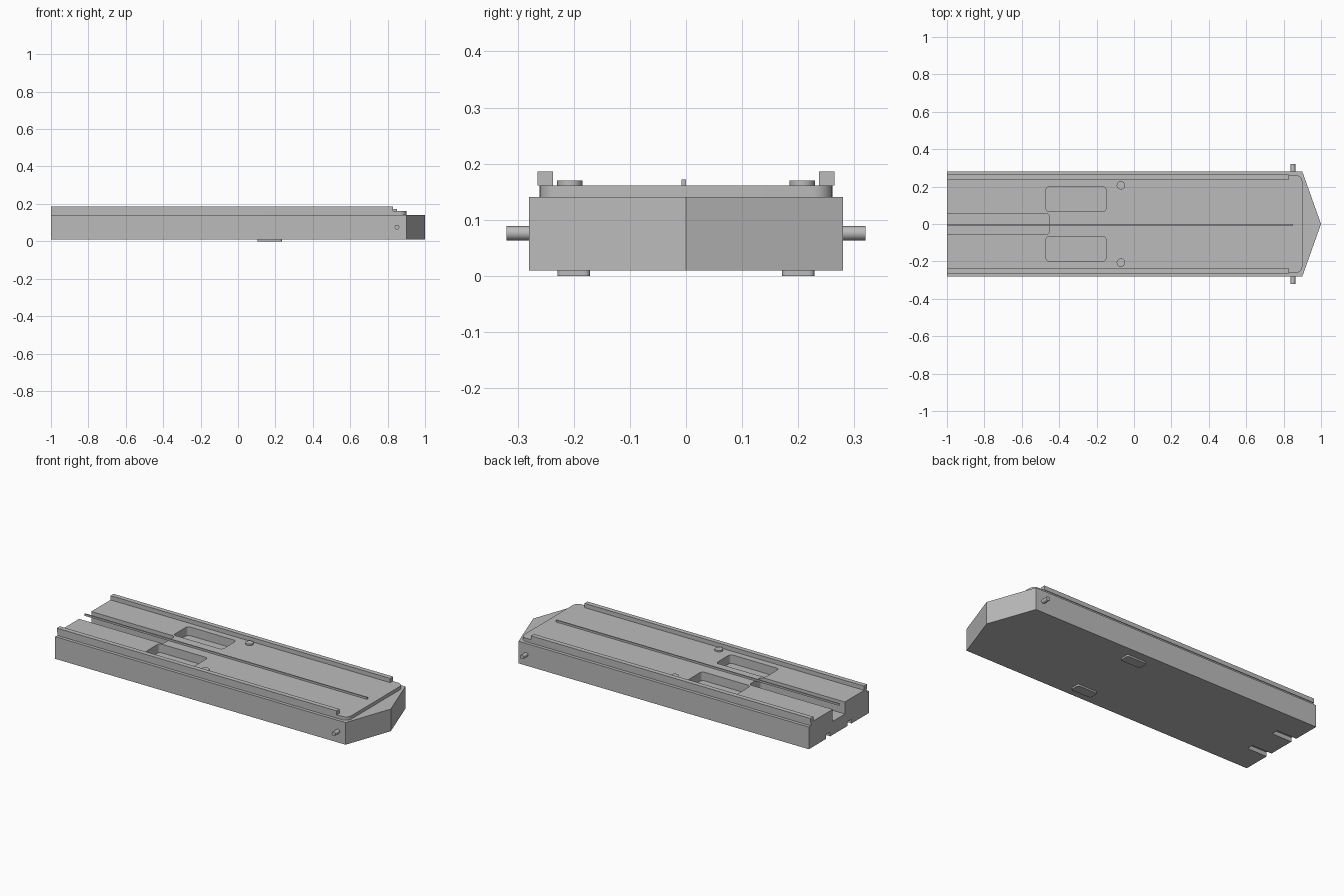
import bpy, bmesh, math
from mathutils import Matrix

cube = bpy.data.objects.get("Cube")
if cube:
    bpy.data.objects.remove(cube, do_unlink=True)

# Single grey paint
grey = bpy.data.materials.new("hull_grey")
grey.use_nodes = True
COLOUR = (0.5, 0.5, 0.5, 1)
grey.diffuse_color = COLOUR
grey.node_tree.nodes["Principled BSDF"].inputs["Base Color"].default_value = COLOUR


def make(name, bm):
    bmesh.ops.recalc_face_normals(bm, faces=bm.faces)
    mesh = bpy.data.meshes.new(name)
    bm.to_mesh(mesh)
    bm.free()
    mesh.materials.append(grey)
    obj = bpy.data.objects.new(name, mesh)
    bpy.context.collection.objects.link(obj)
    return obj


def prism(name, outline, z0, z1):
    """Extrude a closed plan outline from z0 to z1."""
    bm = bmesh.new()
    face = bm.faces.new([bm.verts.new((x, y, z0)) for x, y in outline])
    top = bmesh.ops.extrude_face_region(bm, geom=[face])["geom"]
    verts = [v for v in top if isinstance(v, bmesh.types.BMVert)]
    bmesh.ops.translate(bm, verts=verts, vec=(0, 0, z1 - z0))
    return make(name, bm)


def rounded(x0, x1, y0, y1, radius, left=True, right=True, steps=6):
    """Plan rectangle with rounded corners on the chosen ends."""
    corners = [(x1, y1, 0, right), (x0, y1, 90, left),
               (x0, y0, 180, left), (x1, y0, 270, right)]
    points = []
    for x, y, start, is_round in corners:
        if not is_round:
            points.append((x, y))
            continue
        cx = x - math.copysign(radius, x - (x0 + x1) / 2)
        cy = y - math.copysign(radius, y - (y0 + y1) / 2)
        for i in range(steps + 1):
            a = math.radians(start + 90 * i / steps)
            points.append((cx + radius * math.cos(a), cy + radius * math.sin(a)))
    return points


def cylinder(name, radius, depth, centre, along_y=False):
    bm = bmesh.new()
    turn = Matrix.Rotation(math.pi / 2 if along_y else 0, 4, "X")
    bmesh.ops.create_cone(bm, cap_ends=True, segments=32, radius1=radius,
                          radius2=radius, depth=depth,
                          matrix=Matrix.Translation(centre) @ turn)
    return make(name, bm)


def cut(obj, cutters):
    """Carve the cutters out of obj and keep the plain mesh."""
    for c in cutters:
        mod = obj.modifiers.new("cut", "BOOLEAN")
        mod.operation, mod.solver, mod.object = "DIFFERENCE", "EXACT", c
    evaluated = obj.evaluated_get(bpy.context.evaluated_depsgraph_get())
    mesh = bpy.data.meshes.new_from_object(evaluated)
    obj.modifiers.clear()
    obj.data = mesh


# Hull with pointed bow, and raised deck
hull = prism("hull", [(-1, -0.28), (0.9, -0.28), (1, 0), (0.9, 0.28), (-1, 0.28)],
             0.01, 0.141)
deck = prism("deck", rounded(-1, 0.9, -0.261, 0.261, 0.035, left=False), 0.141, 0.161)

# Stern slot, deck pockets and underside grooves
slot = prism("slot_cutter", rounded(-1.1, -0.452, -0.057, 0.057, 0.02, left=False),
             0.09, 0.3)
pockets, grooves = [], []
for s in (-1, 1):
    y0, y1 = sorted((s * 0.066, s * 0.2))
    pockets.append(prism("pocket_cutter", rounded(-0.47, -0.15, y0, y1, 0.018),
                         0.11, 0.3))
    y0, y1 = sorted((s * 0.08, s * 0.12))
    grooves.append(prism("groove_cutter", rounded(-1.1, -0.87, y0, y1, 0.01, left=False),
                         -0.1, 0.035))
cut(hull, [slot] + pockets + grooves)
cut(deck, [slot] + pockets)
for c in [slot] + pockets + grooves:
    bpy.data.objects.remove(c, do_unlink=True)

# Thin centre rail, bridging the slot
prism("centre_rail", rounded(-1, 0.85, -0.008, 0, 0, False, False), 0.161, 0.172)

# Paired parts on each side
for s, side in ((-1, "right"), (1, "left")):
    y0, y1 = sorted((s * 0.237, s * 0.265))
    prism(f"side_rail_{side}", rounded(-1, 0.83, y0, y1, 0, False, False), 0.161, 0.186)
    cylinder(f"deck_disc_{side}", 0.0225, 0.009, (-0.07, s * 0.207, 0.1655))
    cylinder(f"bow_pin_{side}", 0.0125, 0.06, (0.85, s * 0.29, 0.076), along_y=True)
    y0, y1 = sorted((s * 0.171, s * 0.229))
    prism(f"bottom_pad_{side}", rounded(0.105, 0.235, y0, y1, 0.01), 0, 0.01)

# Smooth round parts, keeping edges sharp
for obj in bpy.context.collection.objects:
    obj.select_set(obj.type == "MESH")
bpy.context.view_layer.objects.active = hull
bpy.ops.object.shade_smooth_by_angle(angle=math.radians(30))
